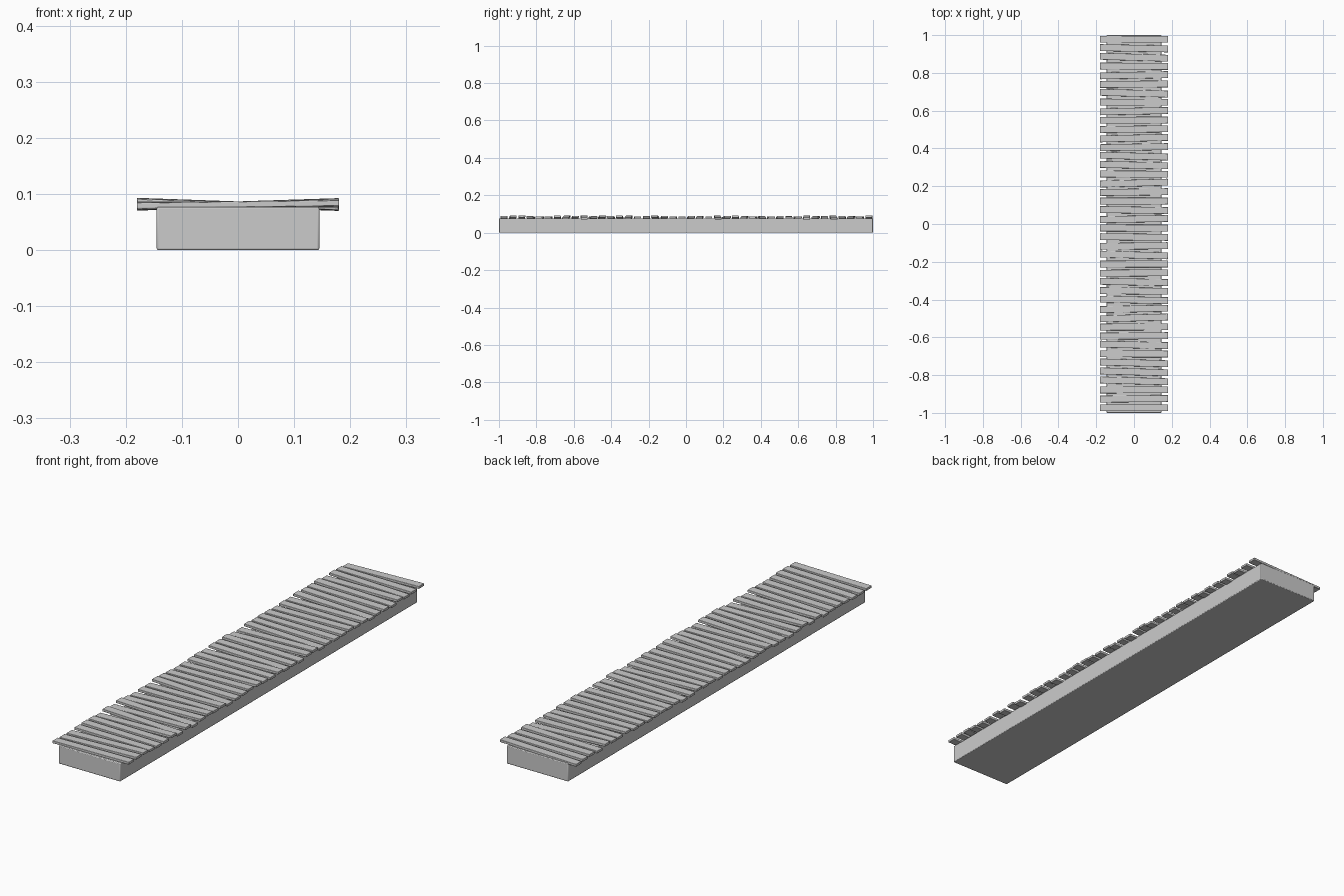
import bpy, random
from mathutils import Euler

if "Cube" in bpy.data.objects:
    bpy.data.objects.remove(bpy.data.objects["Cube"])

random.seed(7)


def box(name, size, loc, rot=(0, 0, 0), bevel=0.002):
    bpy.ops.mesh.primitive_cube_add(size=1, location=loc)
    ob = bpy.context.object
    ob.name = name
    ob.scale = size
    bpy.ops.object.transform_apply(location=False, rotation=False, scale=True)
    ob.rotation_euler = Euler(rot)
    m = ob.modifiers.new("soft_edges", 'BEVEL')
    m.width = bevel
    m.segments = 2
    bpy.ops.object.shade_smooth_by_angle()
    return ob


# solid base beam
box("walkway_base", (0.29, 2.0, 0.077), (0, 0, 0.0385), bevel=0.003)

# loose deck planks, each slightly tilted and skewed
COUNT = 42
PITCH = 1.951 / (COUNT - 1)
for i in range(COUNT):
    y = -0.973 + i * PITCH
    end = i in (0, COUNT - 1)
    roll = random.uniform(-0.036, 0.036)
    yaw = 0 if end else random.uniform(-0.03, 0.03)
    box(f"deck_plank_{i + 1}", (0.36, 0.036, 0.0105), (0, y, 0.0815),
        (0, roll, yaw), bevel=0.0015)
